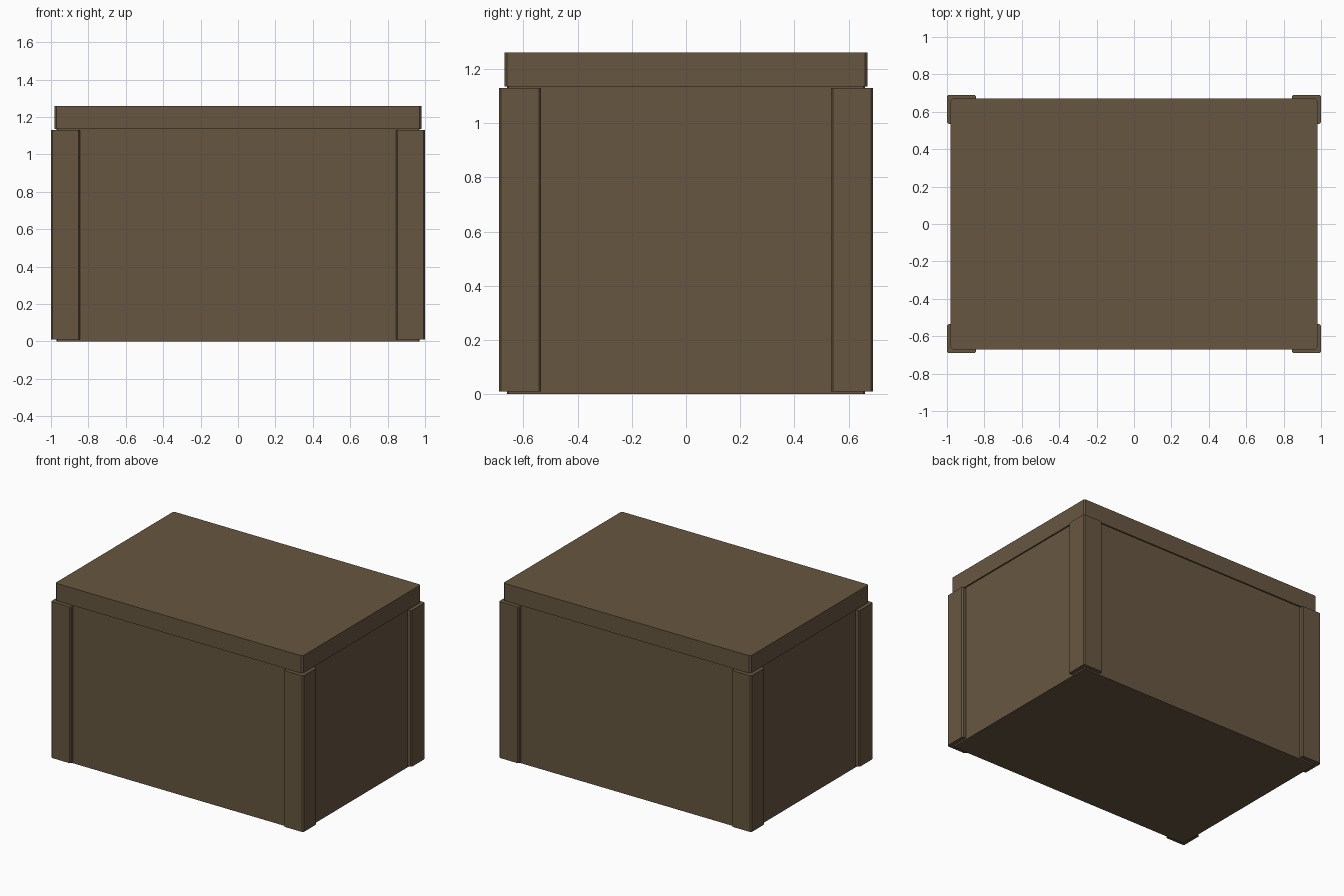
import bpy
import bmesh

if "Cube" in bpy.data.objects:
    bpy.data.objects.remove(bpy.data.objects["Cube"])

wood = bpy.data.materials.new("dark_brown")
wood.diffuse_color = (0.135, 0.094, 0.052, 1.0)
wood.use_nodes = True
wood.node_tree.nodes["Principled BSDF"].inputs["Base Color"].default_value = wood.diffuse_color


def prism(name, profile, z0, z1):
    """Extrude a counter-clockwise outline from z0 up to z1."""
    bm = bmesh.new()
    base = bm.faces.new([bm.verts.new((x, y, z0)) for x, y in profile])
    top = bmesh.ops.extrude_face_region(bm, geom=[base])["geom"]
    verts = [v for v in top if isinstance(v, bmesh.types.BMVert)]
    bmesh.ops.translate(bm, verts=verts, vec=(0, 0, z1 - z0))
    bmesh.ops.recalc_face_normals(bm, faces=bm.faces)
    mesh = bpy.data.meshes.new(name)
    bm.to_mesh(mesh)
    bm.free()
    mesh.materials.append(wood)
    obj = bpy.data.objects.new(name, mesh)
    bpy.context.collection.objects.link(obj)
    return obj


def chamfered_rect(hx, hy, c):
    """Rectangle outline with cut corners."""
    return [(hx, -hy + c), (hx, hy - c), (hx - c, hy), (-hx + c, hy),
            (-hx, hy - c), (-hx, -hy + c), (-hx + c, -hy), (hx - c, -hy)]


# Main box and the slightly overhanging lid
prism("box_body", chamfered_rect(0.97, 0.66, 0.005), 0.0, 1.135)
prism("lid", chamfered_rect(0.98, 0.67, 0.01), 1.135, 1.26)

# L-shaped corner guards with chamfered outer edges
X, Y, ARM, T, C = 1.0, 0.69, 0.155, 0.032, 0.008
guard = [(X, Y - ARM + C), (X, Y - C), (X - C, Y), (X - ARM + C, Y),
         (X - ARM, Y - C), (X - ARM, Y - T), (X - T, Y - T),
         (X - T, Y - ARM), (X - C, Y - ARM)]
for side, sx in (("left", -1), ("right", 1)):
    for end, sy in (("front", -1), ("back", 1)):
        prism(f"corner_guard_{end}_{side}",
              [(x * sx, y * sy) for x, y in guard], 0.01, 1.13)
